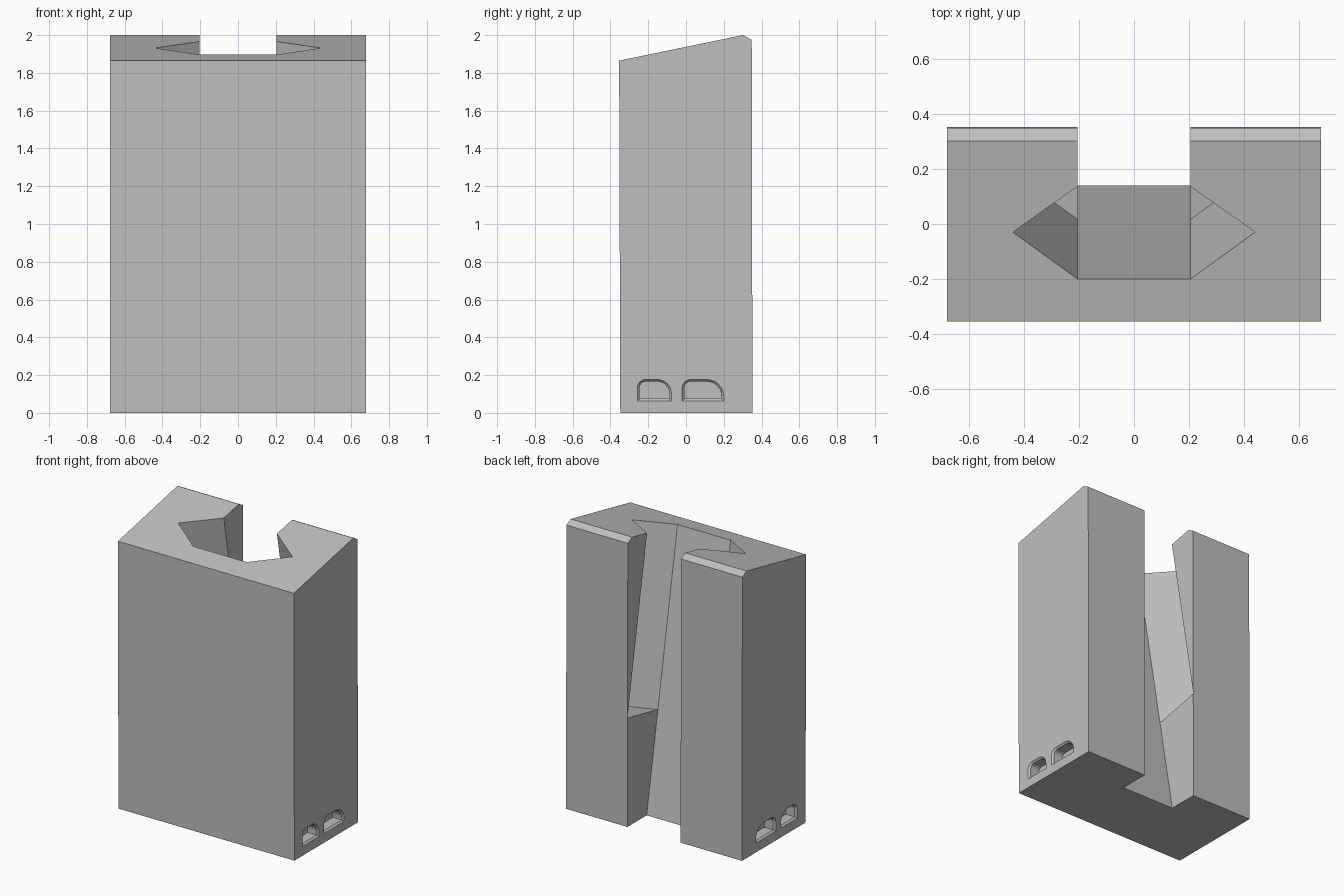
import bpy, bmesh, math
from mathutils import Vector

cube = bpy.data.objects.get("Cube")
if cube:
    bpy.data.objects.remove(cube)

grey = bpy.data.materials.new("plain grey")
grey.use_nodes = True
grey.diffuse_color = (0.52, 0.52, 0.52, 1)
grey.node_tree.nodes["Principled BSDF"].inputs["Base Color"].default_value = grey.diffuse_color


def loft(name, rings):
    """Closed solid through matching rings of points."""
    bm = bmesh.new()
    loops = [[bm.verts.new(p) for p in ring] for ring in rings]
    n = len(loops[0])
    for a, b in zip(loops, loops[1:]):
        for i in range(n):
            j = (i + 1) % n
            bm.faces.new((a[i], a[j], b[j], b[i]))
    bm.faces.new(loops[0])
    bm.faces.new(loops[-1])
    bmesh.ops.recalc_face_normals(bm, faces=bm.faces)
    mesh = bpy.data.meshes.new(name)
    bm.to_mesh(mesh)
    bm.free()
    mesh.materials.append(grey)
    obj = bpy.data.objects.new(name, mesh)
    bpy.context.collection.objects.link(obj)
    return obj


def extrude_x(name, profile, half):
    return loft(name, [[(x, y, z) for y, z in profile] for x in (-half, half)])


def cut(target, cutter):
    """Subtract the cutter, bake the result and remove the cutter."""
    cutter.hide_render = True
    mod = target.modifiers.new("cut", "BOOLEAN")
    mod.operation, mod.solver, mod.object = "DIFFERENCE", "EXACT", cutter
    deps = bpy.context.evaluated_depsgraph_get()
    mesh = bpy.data.meshes.new_from_object(target.evaluated_get(deps))
    target.modifiers.clear()
    target.data = mesh
    bpy.data.objects.remove(cutter)


# Main block with sloping top and chamfered rear edge
HALF = 0.678
body = extrude_x("body", [(-0.348, 0), (-0.354, 1.865), (0.302, 2.0),
                          (0.348, 1.975), (0.352, 0)], HALF)

# Rear slot with a leaning front wall
LEAN, TOP_SLOPE, SLOT = 0.179, 0.206, 0.205


def wall_y(z):
    return 0.14 - LEAN * z


cut(body, extrude_x("slot_cutter", [(wall_y(-0.2), -0.2), (wall_y(2.3), 2.3),
                                    (0.7, 2.3), (0.7, -0.2)], SLOT))

# V-shaped side grooves following the lean and ending on a ledge
axis = Vector((0, -LEAN, 1))
start = Vector((0, wall_y(0.69), 0.69))
section = [(SLOT, 0), (0.44, 0.17), (SLOT, 0.336), (0.1, 0.25), (0.1, 0.1)]
for side in (-1, 1):
    base = [start + Vector((side * x, y, y * TOP_SLOPE)) for x, y in section]
    cut(body, loft("groove_cutter", [base, [p + axis * 1.6 for p in base]]))


# Small vents: flat bottom, rounded top corners, bevelled rim
def vent_outline(y0, y1, r0, r1, inset):
    y0, y1, z0, z1 = y0 + inset, y1 - inset, 0.064 + inset, 0.177 - inset
    pts = [(y0, z0), (y1, z0)]
    for cy, r, first in ((y1, r1 - inset, 0), (y0, r0 - inset, 90)):
        c = cy - r if first == 0 else cy + r
        for k in range(7):
            a = math.radians(first + 15 * k)
            pts.append((c + r * math.cos(a), z1 - r + r * math.sin(a)))
    return pts


for side in (-1, 1):
    for vent in ((-0.257, -0.077, 0.045, 0.075), (-0.02, 0.2, 0.045, 0.09)):
        rings = [[(side * (HALF + dx), y, z) for y, z in vent_outline(*vent, inset)]
                 for dx, inset in ((0.02, 0), (0, 0), (-0.012, 0.011), (-0.08, 0.011))]
        cut(body, loft("vent_cutter", rings))

for poly in body.data.polygons:
    poly.use_smooth = False
